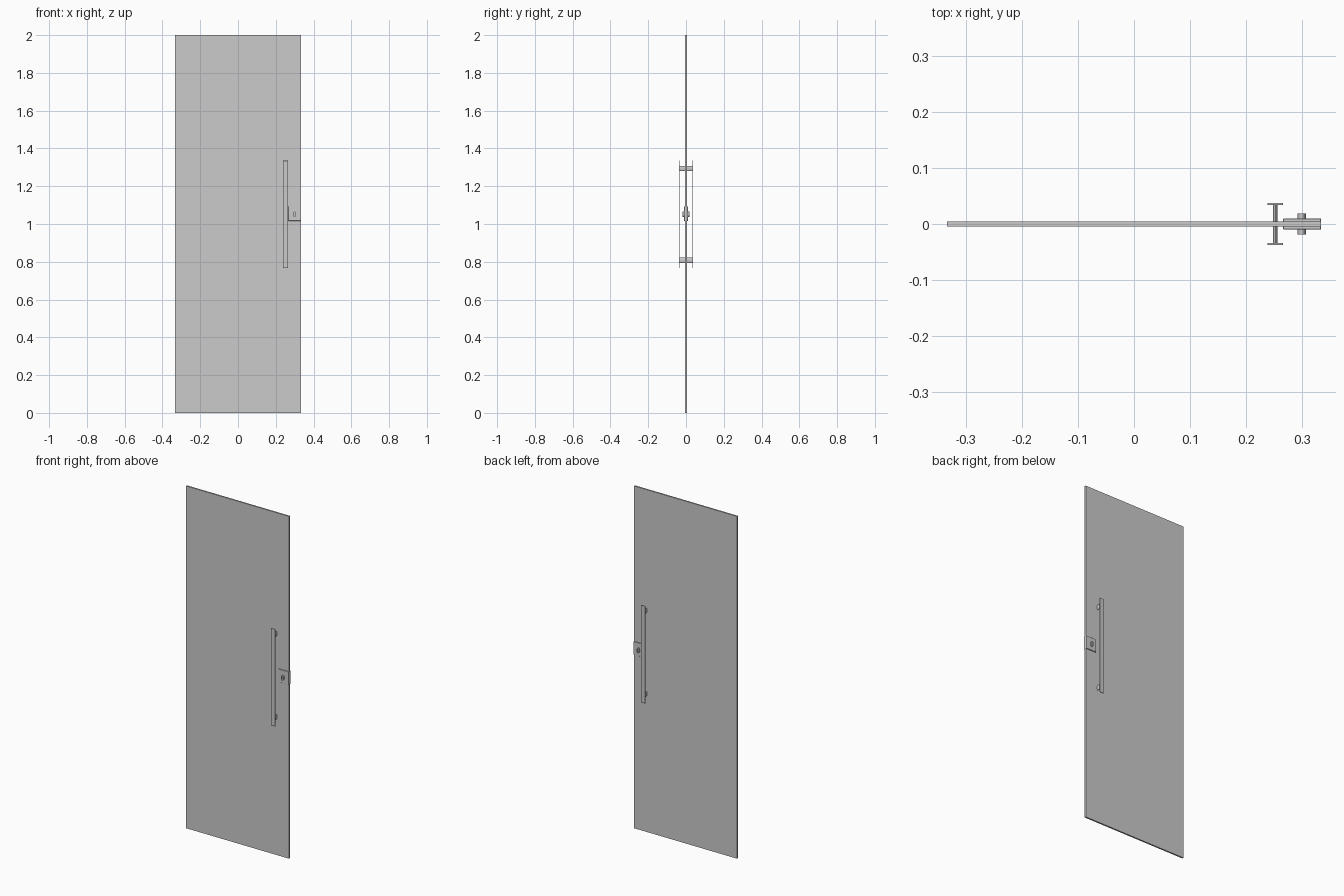
import bpy, bmesh, math

if "Cube" in bpy.data.objects:
    bpy.data.objects.remove(bpy.data.objects["Cube"])


def finish(name, bm, bevel=0.0, segments=2):
    bmesh.ops.recalc_face_normals(bm, faces=bm.faces)
    me = bpy.data.meshes.new(name)
    bm.to_mesh(me)
    bm.free()
    ob = bpy.data.objects.new(name, me)
    bpy.context.collection.objects.link(ob)
    if bevel:
        mod = ob.modifiers.new("bevel", 'BEVEL')
        mod.width, mod.segments = bevel, segments
        mod.limit_method, mod.angle_limit = 'ANGLE', math.radians(50)
    bpy.ops.object.select_all(action='DESELECT')
    bpy.context.view_layer.objects.active = ob
    ob.select_set(True)
    bpy.ops.object.shade_smooth_by_angle(angle=math.radians(35))
    return ob


def box(name, x, y, z, bevel=0.0):
    bm = bmesh.new()
    bmesh.ops.create_cube(bm, size=1)
    for v in bm.verts:
        for i, (a, b) in enumerate((x, y, z)):
            v.co[i] = (a + b) / 2 + v.co[i] * (b - a)
    return finish(name, bm, bevel)


def oval(name, cx, cz, width, height, y0, y1, recess=0.0):
    """Oval prism running along y, with an optional recess in the y1 end."""
    bm = bmesh.new()
    ring = [math.tau * i / 32 for i in range(32)]
    face = bm.faces.new([bm.verts.new((cx + width / 2 * math.cos(a), y0,
                                       cz + height / 2 * math.sin(a))) for a in ring])
    new = bmesh.ops.extrude_face_region(bm, geom=[face])["geom"]
    for v in new:
        if isinstance(v, bmesh.types.BMVert):
            v.co.y = y1
    if recess:
        cap = next(f for f in new if isinstance(f, bmesh.types.BMFace))
        bmesh.ops.inset_region(bm, faces=[cap], thickness=width * 0.22)
        inner = bmesh.ops.extrude_discrete_faces(bm, faces=[cap])["faces"][0]
        for v in inner.verts:
            v.co.y -= math.copysign(recess, y1)
    return finish(name, bm)


# Door leaf
box("door_panel", (-0.333, 0.333), (-0.0045, 0.0045), (0, 2))

# Pull handles and lock on both faces
for side, s in (("front", -1), ("back", 1)):
    box(f"handle_bar_{side}", (0.238, 0.266), sorted((s * 0.0335, s * 0.0378)),
        (0.766, 1.335), 0.0014)
    for level, z in (("lower", 0.808), ("upper", 1.294)):
        oval(f"handle_post_{side}_{level}", 0.252, z, 0.008, 0.028, s * 0.003, s * 0.0345)
    oval(f"lock_cylinder_{side}", 0.299, 1.052, 0.015, 0.03, s * 0.008, s * 0.019, 0.003)

# Lock case wrapped around the panel edge
box("lock_case", (0.266, 0.3335), (-0.0098, 0.0098), (1.017, 1.093), 0.001)
